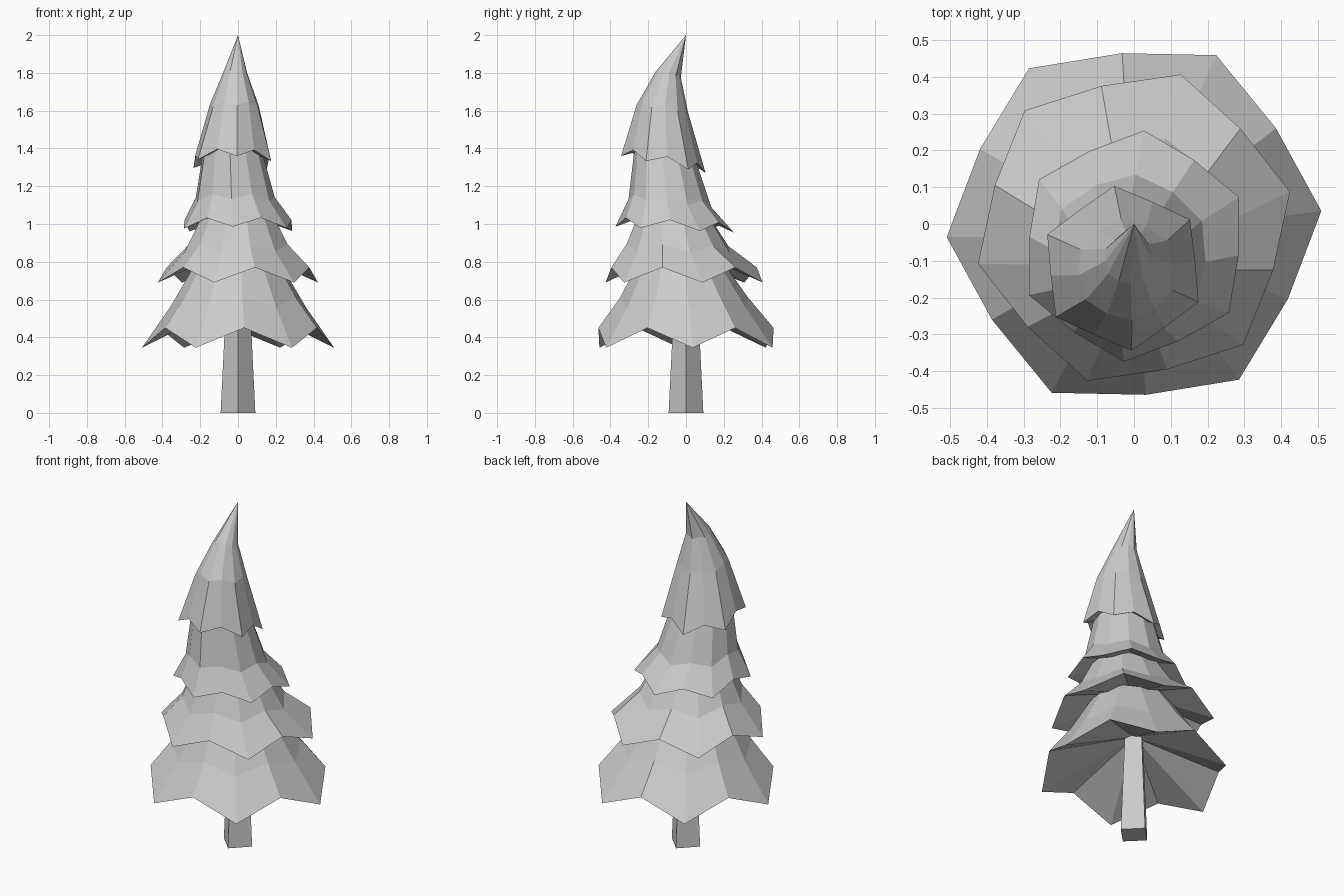
import bpy, bmesh
from math import cos, sin, radians

if "Cube" in bpy.data.objects:
    bpy.data.objects.remove(bpy.data.objects["Cube"])


def ring(bm, phase, cx, cy, z_low, z_high, r_low, r_high, tilt):
    """Twelve points alternating between drooping tips and raised notches."""
    verts = []
    for i in range(12):
        a = radians(phase + 30 * i)
        r, z = (r_low, z_low) if i % 2 == 0 else (r_high, z_high)
        dx, dy = r * cos(a), r * sin(a)
        verts.append(bm.verts.new((cx + dx, cy + dy, z + tilt * dy)))
    return verts


def tier(name, phase, rings, under, top):
    """Skirt of branches: stacked rings, an underside fan and a closed top."""
    bm = bmesh.new()
    loops = [ring(bm, phase, *r) for r in rings]
    low, high = bm.verts.new(under), bm.verts.new(top)
    for i in range(12):
        j = (i + 1) % 12
        for a, b in zip(loops, loops[1:]):
            bm.faces.new((a[i], a[j], b[j], b[i]))
        bm.faces.new((loops[0][j], loops[0][i], low))
        bm.faces.new((loops[-1][i], loops[-1][j], high))
    me = bpy.data.meshes.new(name)
    bm.to_mesh(me)
    bm.free()
    ob = bpy.data.objects.new(name, me)
    bpy.context.collection.objects.link(ob)


# Square tapering trunk, corners facing the axes
bpy.ops.mesh.primitive_cone_add(vertices=4, radius1=0.092, radius2=0.06,
                                depth=0.65, location=(0, 0, 0.325))
bpy.context.object.name = "trunk"

# Branch tiers; ring = centre x, y, tip z, notch z, tip r, notch r, tilt
tier("branches_bottom", 4, [
    (0, 0, 0.345, 0.45, 0.51, 0.465, 0),
    (0, -0.01, 0.56, 0.61, 0.36, 0.34, 0),
    (0, -0.03, 0.80, 0.82, 0.22, 0.21, 0)],
    (0, 0, 0.60), (0, -0.03, 0.82))

tier("branches_lower_middle", 13, [
    (0, -0.01, 0.69, 0.77, 0.435, 0.395, 0),
    (0, -0.045, 0.85, 0.89, 0.29, 0.275, -0.02),
    (0, -0.065, 1.05, 1.06, 0.19, 0.185, -0.04)],
    (0, -0.02, 0.88), (0, -0.065, 1.06))

tier("branches_upper_middle", 25, [
    (0, -0.06, 0.97, 1.02, 0.315, 0.285, -0.05),
    (-0.015, -0.085, 1.11, 1.14, 0.22, 0.21, -0.1),
    (-0.03, -0.115, 1.40, 1.41, 0.155, 0.15, -0.18)],
    (0, -0.06, 1.10), (-0.03, -0.115, 1.41))

# Bent tip
tier("branches_top", 36, [
    (-0.03, -0.12, 1.315, 1.36, 0.225, 0.197, -0.2),
    (-0.02, -0.125, 1.61, 1.63, 0.137, 0.13, -0.15),
    (-0.015, -0.095, 1.79, 1.80, 0.068, 0.064, -0.2)],
    (-0.03, -0.12, 1.42), (0, 0, 2.0))
